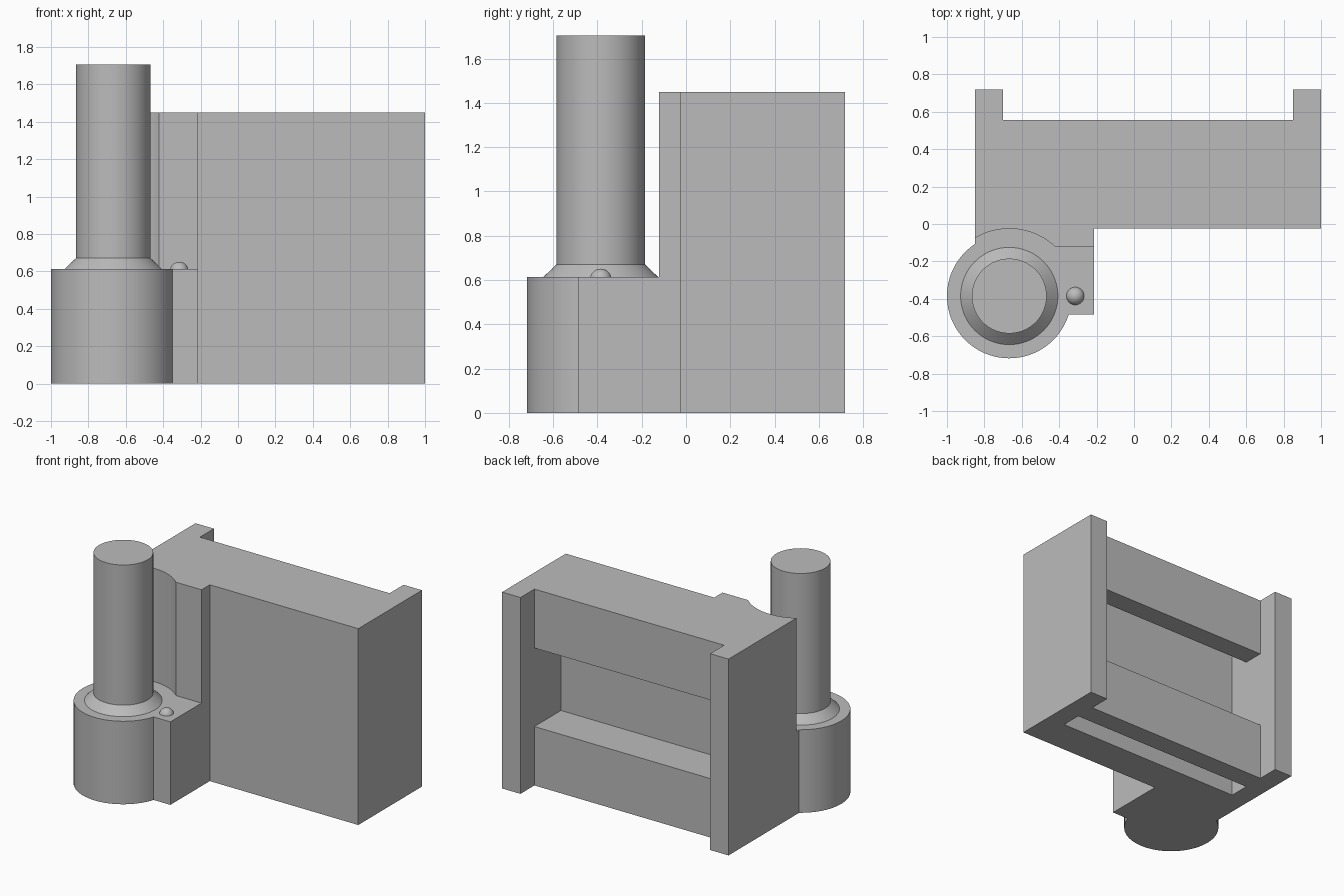
import bpy, bmesh, math
from mathutils import Matrix

if "Cube" in bpy.data.objects:
    bpy.data.objects.remove(bpy.data.objects["Cube"])

# Single plain colour
grey = bpy.data.materials.new("plain grey")
grey.use_nodes = True
colour = (0.5, 0.5, 0.5, 1)
grey.diffuse_color = colour
grey.node_tree.nodes["Principled BSDF"].inputs["Base Color"].default_value = colour

# Main dimensions
CX, CY = -0.667, -0.385            # post axis
BASE_R, CLEAR_R, POST_R = 0.333, 0.36, 0.2
LEDGE, TOP, POST_TOP = 0.613, 1.45, 1.705
LEFT, RIGHT = -0.85, 1.0           # body ends
IN_A, IN_B = -0.70, 0.85           # inner faces of the rear flanges
STEP_X, STEP_Y, BLOCK_Y = -0.213, -0.122, -0.485
FRONT, CORE, LIP, BACK, FLANGE = -0.025, 0.245, 0.40, 0.555, 0.718
WALL = 0.155


def finish(name, bm):
    bmesh.ops.recalc_face_normals(bm, faces=bm.faces)
    mesh = bpy.data.meshes.new(name)
    bm.to_mesh(mesh)
    bm.free()
    mesh.materials.append(grey)
    obj = bpy.data.objects.new(name, mesh)
    bpy.context.collection.objects.link(obj)
    bpy.ops.object.select_all(action='DESELECT')
    obj.select_set(True)
    bpy.context.view_layer.objects.active = obj
    bpy.ops.object.shade_smooth_by_angle(angle=math.radians(25))
    return obj


def prism(name, points, offset):
    """Extrude a closed outline of 3D points along an offset."""
    bm = bmesh.new()
    face = bm.faces.new([bm.verts.new(p) for p in points])
    out = bmesh.ops.extrude_face_region(bm, geom=[face], use_keep_orig=True)
    verts = [v for v in out["geom"] if isinstance(v, bmesh.types.BMVert)]
    bmesh.ops.translate(bm, verts=verts, vec=offset)
    return finish(name, bm)


def arc(radius, start, end, steps):
    angles = [start + (end - start) * i / steps for i in range(steps + 1)]
    return [(CX + radius * math.cos(a), CY + radius * math.sin(a)) for a in angles]


def flat(outline):
    return [(x, y, 0) for x, y in outline]


def cone(name, r_low, r_high, z_low, z_high):
    bm = bmesh.new()
    bmesh.ops.create_cone(bm, cap_ends=True, segments=72, radius1=r_low,
                          radius2=r_high, depth=z_high - z_low,
                          matrix=Matrix.Translation((CX, CY, (z_low + z_high) / 2)))
    return finish(name, bm)


# Concave clearance curve shared by the body and the post base
clear_left = math.acos((LEFT - CX) / CLEAR_R)
clear_right = math.asin((STEP_Y - CY) / CLEAR_R)
clearance = arc(CLEAR_R, clear_left, clear_right, 18)

# Body with its two rear flanges
prism("main_body", flat(
    [(LEFT, FLANGE)] + clearance +
    [(STEP_X, STEP_Y), (STEP_X, FRONT), (RIGHT, FRONT), (RIGHT, FLANGE),
     (IN_B, FLANGE), (IN_B, CORE), (IN_A, CORE), (IN_A, FLANGE)]), (0, 0, TOP))

# Rear rails, each hooked over a pocket that opens downward
for name, low, high in (("lower_rail", 0, 0.435), ("upper_rail", 1.015, TOP)):
    roof = high - WALL
    hook = [(CORE, high), (BACK, high), (BACK, low), (LIP, low), (LIP, roof), (CORE, roof)]
    prism(name, [(IN_A, y, z) for y, z in hook], (IN_B - IN_A, 0, 0))

# Rounded base with a square side block
start = math.asin((BLOCK_Y - CY) / BASE_R)
end = math.acos((LEFT - CX) / BASE_R) - 2 * math.pi
prism("post_base", flat(
    arc(BASE_R, start, end, 48) + clearance +
    [(STEP_X, STEP_Y), (STEP_X, BLOCK_Y)]), (0, 0, LEDGE))

# Post with its flared collar
cone("post_collar", 0.26, POST_R, LEDGE, 0.67)
cone("post", POST_R, POST_R, 0.67, POST_TOP)

# Small round stud on the side block
bm = bmesh.new()
bmesh.ops.create_uvsphere(bm, u_segments=32, v_segments=16, radius=0.049,
                          matrix=Matrix.Translation((-0.314, CY, 0.602)))
finish("stud", bm)
